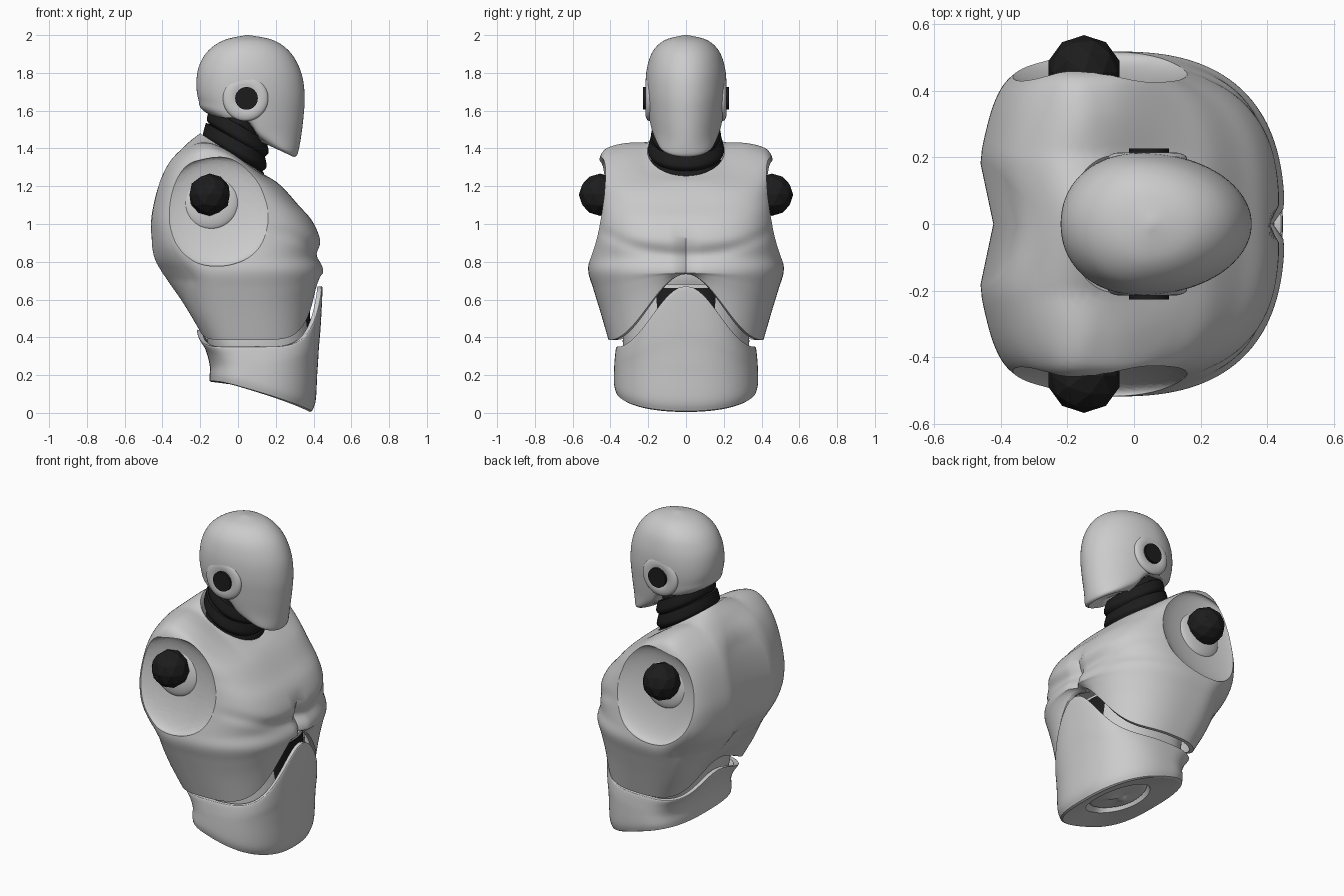
import bpy, bmesh, math
from mathutils import Vector

if "Cube" in bpy.data.objects:
    bpy.data.objects.remove(bpy.data.objects["Cube"])

dark = bpy.data.materials.new("dark_rubber")
dark.diffuse_color = (0.012, 0.012, 0.012, 1)
dark.use_nodes = True
dark.node_tree.nodes["Principled BSDF"].inputs["Base Color"].default_value = dark.diffuse_color


def clamp(v):
    return max(0, min(1, v))


def spline(secs, steps=6):
    """Catmull-Rom interpolation through a list of section tuples."""
    out = []
    for i in range(len(secs) - 1):
        p = [secs[max(0, min(len(secs) - 1, i + k))] for k in (-1, 0, 1, 2)]
        for s in range(steps):
            t = s / steps
            out.append([0.5 * (2 * b + (c - a) * t + (2 * a - 5 * b + 4 * c - d) * t * t
                               + (3 * b - a - 3 * c + d) * t ** 3) for a, b, c, d in zip(*p)])
    return out + [list(secs[-1])]


def finish(obj, angle=40, mat=None):
    bpy.ops.object.select_all(action='DESELECT')
    obj.select_set(True)
    bpy.context.view_layer.objects.active = obj
    bpy.ops.object.shade_smooth_by_angle(angle=math.radians(angle))
    if mat:
        obj.data.materials.append(mat)
    return obj


def loft(name, groups, mid=0.4, warp=None, mat=None, n=96):
    """Section: back x, back z, front x, front z, half width, back and front squareness.
    Each group is smooth; groups meet in a crisp edge."""
    bm = bmesh.new()
    rings = []
    for xb, zb, xf, zf, hy, nb, nf in (s for g in groups for s in spline(g)):
        xm, ring = xb + (xf - xb) * mid, []
        for k in range(n):
            a = 2 * math.pi * k / n
            c, s = math.cos(a), math.sin(a)
            e = 2 / (nf if c > 0 else nb)
            x = xm + math.copysign(abs(c) ** e, c) * (xf - xm if c > 0 else xm - xb)
            u = abs(s) ** e
            y = math.copysign(u, s) * hy
            z = zb + (zf - zb) * (x - xb) / (xf - xb)
            if warp:
                x, z = warp(x, y, z, u, c > 0)
            ring.append(bm.verts.new((x, y, z)))
        rings.append(ring)
    for p, q in zip(rings, rings[1:]):
        for k in range(n):
            j = (k + 1) % n
            bm.faces.new((p[k], p[j], q[j], q[k]))
    for r in (rings[0], rings[-1]):
        mid_v = bm.verts.new(sum((v.co for v in r), Vector()) / n)
        for k in range(n):
            bm.faces.new((r[k], r[(k + 1) % n], mid_v))
    bmesh.ops.recalc_face_normals(bm, faces=bm.faces)
    me = bpy.data.meshes.new(name)
    bm.to_mesh(me)
    bm.free()
    obj = bpy.data.objects.new(name, me)
    bpy.context.collection.objects.link(obj)
    return finish(obj, mat=mat)


def ball(name, loc, scale, tilt=0):
    bpy.ops.mesh.primitive_uv_sphere_add(segments=64, ring_count=32, location=loc, rotation=(tilt, 0, 0))
    obj = bpy.context.object
    obj.name, obj.scale = name, scale
    return obj


# Head: egg-shaped skull running into a pointed jaw, stepped up behind the jaw
def head_warp(x, y, z, u, front):
    if z < 1.56:
        z += (1.56 - z) * clamp((.11 - x) / .08)
    return x, z


loft("head", [
    [(.12, 1.47, .28, 1.40, .08, 2, 2), (.09, 1.45, .295, 1.355, .125, 2.2, 2.2)],
    [(.09, 1.45, .295, 1.355, .125, 2.2, 2.2), (.06, 1.475, .315, 1.37, .15, 2.2, 2.1),
     (-.17, 1.59, .332, 1.45, .19, 2.2, 2), (-.21, 1.66, .346, 1.56, .205, 2.2, 2),
     (-.22, 1.75, .353, 1.68, .214, 2.1, 2), (-.205, 1.84, .335, 1.80, .207, 2, 2),
     (-.155, 1.92, .28, 1.905, .176, 2, 2), (-.07, 1.975, .19, 1.972, .112, 2, 2),
     (.045, 2.0, .06, 2.0, .01, 2, 2)]], mid=.42, warp=head_warp)

# Neck: tilted stack of dark collars
neck = []
for xb, zb, xf, zf, hy in [(-.17, 1.36, .135, 1.19, .185), (-.18, 1.45, .14, 1.28, .197),
                           (-.16, 1.53, .15, 1.355, .18)]:
    neck.append([(xb + .01, zb, xf - .01, zf, hy - .01, 2, 2), (xb - .005, zb + .025, xf + .012, zf + .025, hy + .005, 2, 2),
                 (xb + .01, zb + .085, xf, zf + .085, hy - .008, 2, 2)])
neck.append([(-.12, 1.62, .12, 1.45, .16, 2, 2), (-.08, 1.68, .12, 1.54, .13, 2, 2)])
loft("neck", neck, mid=.5, mat=dark)


# Chest shell: arched lower edge, breastbone notch, pectoral crease, spine hollow, raised shoulders
def chest_warp(x, y, z, u, front):
    ay = abs(y)
    a = .56 if front else .45
    edge = a + (a - .385) * math.cos(math.pi * u)
    if front:
        x -= .035 * clamp((1.0 - z) / .1) * clamp((x - .25) / .1) * math.exp(-(y / .03) ** 2)
        crease = .835 + .1 * (ay / .4) ** 2
        x -= .012 * clamp((x - .1) / .15) * math.exp(-((z - crease) / .035) ** 2)
    else:
        k = clamp((-.1 - x) / .2) * clamp((z - .5) / .2)
        x += k * (.05 * clamp((ay - .2) / .25) + .04 * math.exp(-(y / .1) ** 2) * clamp((1.42 - z) / .15))
    if z > 1.08:
        z += .095 * clamp((z - 1.08) / .17) * clamp((ay - .21) / .22) * math.exp(-((x + .1) / .2) ** 2)
    if z < .74:
        z = .74 - (.74 - z) * (.74 - edge) / .355
    return x, z


chest = loft("chest_shell", [
    [(-.16, 1.36, .11, 1.19, .17, 2, 2), (-.19, 1.465, .145, 1.255, .20, 2, 2)],
    [(-.20, 1.48, .15, 1.255, .205, 2, 2), (-.27, 1.425, .20, 1.225, .34, 2.8, 2.4),
     (-.36, 1.335, .25, 1.18, .446, 4, 3), (-.42, 1.21, .32, 1.10, .466, 6, 3.2),
     (-.458, 1.05, .39, 1.02, .476, 6.5, 3.1), (-.46, .93, .435, .92, .489, 6, 2.9),
     (-.445, .82, .43, .83, .51, 4, 2.7), (-.405, .74, .452, .755, .517, 3.2, 2.6),
     (-.36, .65, .445, .66, .49, 3, 2.5), (-.30, .54, .435, .54, .455, 3, 2.4),
     (-.22, .385, .42, .385, .41, 3, 2.4)],
    [(-.195, .385, .395, .385, .39, 3, 2.4), (-.24, .54, .39, .54, .42, 3, 2.4),
     (-.23, .70, .37, .72, .38, 3, 2.4), (-.22, .86, .32, .86, .28, 3, 2.4)]], warp=chest_warp, n=144)

# Shoulder sockets, bosses and faceted joint balls
for s, side in ((1, "left"), (-1, "right")):
    cutter = ball("socket_cutter", (-.11, s * .478, 1.065), (.305, .07, .292), s * .12)
    cutter.hide_render = True
    bpy.context.view_layer.objects.active = chest
    mod = chest.modifiers.new("socket", 'BOOLEAN')
    mod.operation, mod.object, mod.solver = 'DIFFERENCE', cutter, 'EXACT'
    bpy.ops.object.modifier_apply(modifier=mod.name)
    bpy.data.objects.remove(cutter)
    finish(ball(side + "_shoulder_boss", (-.145, s * .395, 1.12), (.15, .04, .15), s * .12))
    bpy.ops.mesh.primitive_ico_sphere_add(subdivisions=2, radius=.112, location=(-.15, s * .455, 1.155))
    joint = bpy.context.object
    joint.name = side + "_shoulder_joint"
    joint.data.materials.append(dark)

    # Ear: low grey ring with a dark disc
    bpy.ops.mesh.primitive_torus_add(major_radius=.08, minor_radius=.04, major_segments=48, minor_segments=16,
                                     location=(.04, s * .195, 1.665), rotation=(math.pi / 2, 0, 0))
    bpy.context.object.name = side + "_ear_ring"
    bpy.context.object.scale = (1, 1, .5)
    finish(bpy.context.object)
    bpy.ops.mesh.primitive_cylinder_add(vertices=32, radius=.06, depth=.06,
                                        location=(.045, s * .197, 1.665), rotation=(math.pi / 2, 0, 0))
    bpy.context.object.name = side + "_ear_disc"
    finish(bpy.context.object, mat=dark)
finish(chest)


# Abdomen: tall rounded front plate, low sides, recessed underside
def belly_warp(x, y, z, u, front):
    a = .51 if front else .395
    edge = a + (a - .35) * math.cos(math.pi * u)
    if z > .25:
        z = .25 + (z - .25) * (edge - .25) / .1
    else:
        z += .02 * u * u * clamp((.25 - z) / .1)
    return x, z


loft("abdomen", [
    [(.08, .125, .16, .105, .03, 2, 2), (.0, .155, .25, .09, .17, 2, 2), (-.015, .185, .27, .095, .19, 2, 2)],
    [(-.03, .15, .29, .055, .21, 2, 2), (-.145, .165, .38, .005, .365, 3, 2.4)],
    [(-.15, .168, .392, .01, .373, 3, 2.4), (-.15, .20, .412, .07, .382, 3, 2.4),
     (-.15, .25, .422, .24, .38, 3, 2.4), (-.175, .30, .438, .30, .376, 3, 2.4),
     (-.215, .345, .447, .345, .37, 3, 2.4), (-.21, .35, .44, .35, .362, 3, 2.4)],
    [(-.19, .35, .42, .35, .345, 3, 2.4), (-.14, .29, .40, .29, .33, 3, 2.4)]], warp=belly_warp)

# Waist: grey lining at the sides, dark core in front of it
loft("waist_lining", [[(-.12, .27, .385, .27, .32, 3, 2.4), (-.165, .38, .39, .38, .335, 3, 2.4),
                       (-.2, .68, .365, .68, .32, 3, 2.4)]])
loft("waist_core", [[(-.11, .30, .38, .30, .21, 3, 4), (-.14, .45, .385, .45, .21, 3, 4),
                     (-.19, .66, .37, .66, .21, 3, 4)]], mat=dark)
